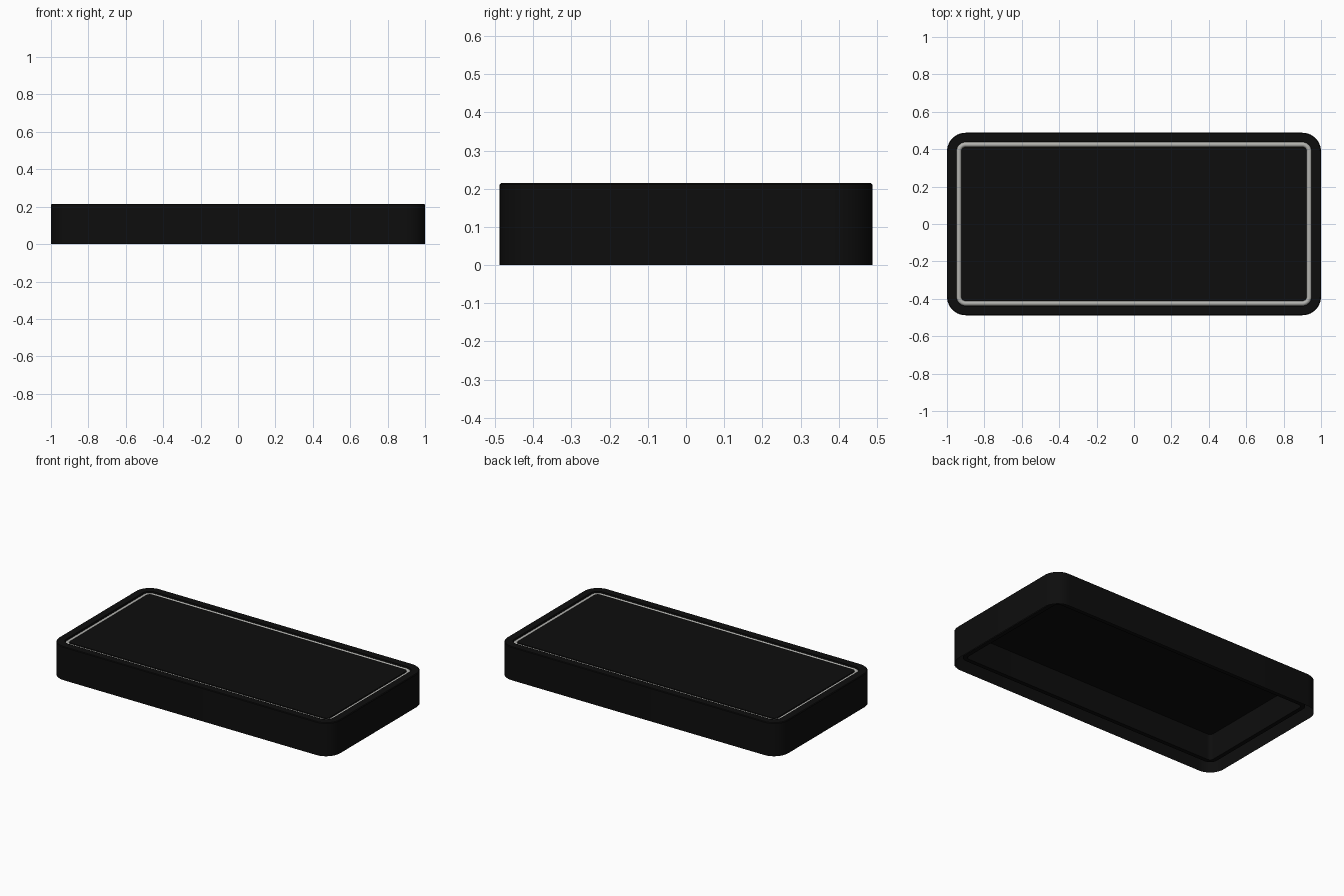
import bpy, bmesh, math

if "Cube" in bpy.data.objects:
    bpy.data.objects.remove(bpy.data.objects["Cube"])

HX, HY, R, SEG = 1.0, 0.488, 0.1, 10
TOP = 0.215


def loop(inset):
    """Rounded-rectangle outline, inset from the outer edge."""
    r = R - inset
    pts = []
    for k, (sx, sy) in enumerate([(1, 1), (-1, 1), (-1, -1), (1, -1)]):
        for i in range(SEG + 1):
            a = math.pi / 2 * (k + i / SEG)
            pts.append((sx * (HX - R) + r * math.cos(a),
                        sy * (HY - R) + r * math.sin(a)))
    return pts


def sweep(name, profile, color, cap=False):
    """Sweep (inset, z) points around the rounded rectangle."""
    bm = bmesh.new()
    rings = [[bm.verts.new((x, y, z)) for x, y in loop(d)] for d, z in profile]
    n = len(rings[0])
    for a, b in zip(rings, rings[1:]):
        for i in range(n):
            j = (i + 1) % n
            bm.faces.new((a[i], a[j], b[j], b[i]))
    if cap:
        bm.faces.new(rings[-1])
    me = bpy.data.meshes.new(name)
    bm.to_mesh(me)
    bm.free()
    ob = bpy.data.objects.new(name, me)
    bpy.context.collection.objects.link(ob)
    mat = bpy.data.materials.new(name + "_material")
    mat.diffuse_color = color
    mat.use_nodes = True
    mat.node_tree.nodes["Principled BSDF"].inputs["Base Color"].default_value = mat.diffuse_color
    me.materials.append(mat)
    bpy.ops.object.select_all(action='DESELECT')
    ob.select_set(True)
    bpy.context.view_layer.objects.active = ob
    bpy.ops.object.shade_smooth_by_angle(angle=math.radians(35))
    return ob


BLACK = (0.004, 0.004, 0.004, 1)
GREY = (0.45, 0.45, 0.43, 1)

# Open-bottomed shell: outer wall, rim, seal trough and flat top panel
sweep("shell", [(0, 0), (0, TOP - 0.004), (0.004, TOP), (0.05, TOP),
                (0.05, 0.04), (0.077, 0.04), (0.077, TOP - 0.006)],
      BLACK, cap=True)

# Rounded grey seal lying in the trough
seal = [(0.0635 - 0.0133 * math.cos(math.pi * i / 8),
         TOP - 0.018 + 0.0133 * math.sin(math.pi * i / 8)) for i in range(9)]
sweep("seal", seal, GREY)
